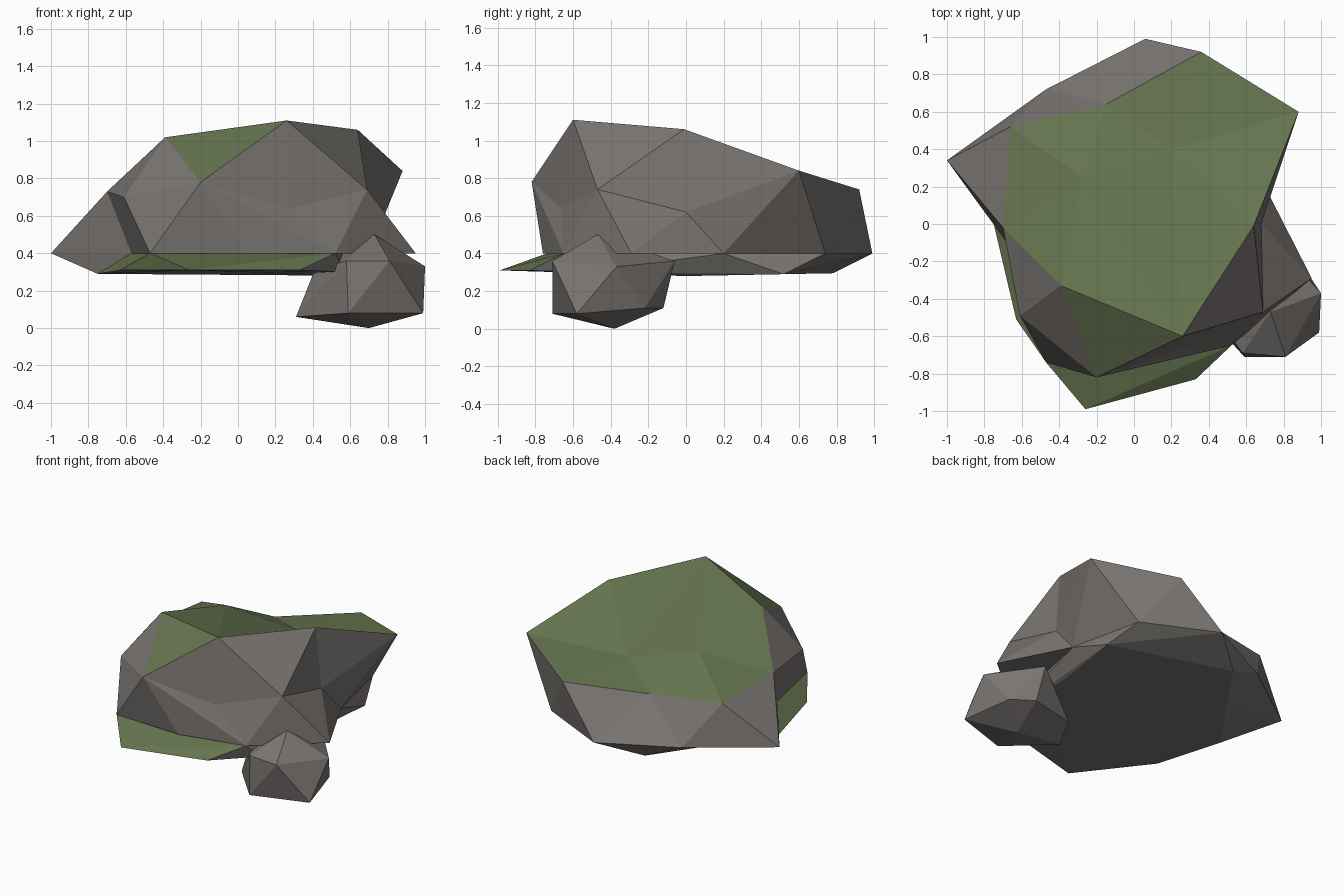
import bpy, bmesh
from mathutils import Vector

if "Cube" in bpy.data.objects:
    bpy.data.objects.remove(bpy.data.objects["Cube"])


def material(name, rgb):
    m = bpy.data.materials.new(name)
    m.diffuse_color = (*rgb, 1)
    m.use_nodes = True
    m.node_tree.nodes["Principled BSDF"].inputs["Base Color"].default_value = m.diffuse_color
    return m


STONE = material("grey_stone", (0.195, 0.18, 0.168))
MOSS = material("green_moss", (0.13, 0.174, 0.078))


def hull(points):
    """Faceted chunk of rock wrapped around a few corner points."""
    bm = bmesh.new()
    for p in points:
        bm.verts.new(p)
    res = bmesh.ops.convex_hull(bm, input=bm.verts[:])
    junk = {g for g in res["geom_interior"] + res["geom_unused"]
            if isinstance(g, bmesh.types.BMVert)}
    bmesh.ops.delete(bm, geom=list(junk), context='VERTS')
    bm.normal_update()
    return bm


def finish(bm, name, is_moss=lambda f: False):
    bmesh.ops.recalc_face_normals(bm, faces=bm.faces[:])
    bm.normal_update()
    for f in bm.faces:
        f.material_index = int(is_moss(f))
    me = bpy.data.meshes.new(name)
    bm.to_mesh(me)
    bm.free()
    me.materials.append(STONE)
    me.materials.append(MOSS)
    ob = bpy.data.objects.new(name, me)
    bpy.context.collection.objects.link(ob)
    return ob


def find_edge(bm, a, b):
    return next((e for e in bm.edges if all(
        min((v.co - a).length, (v.co - b).length) < 0.01 for v in e.verts)), None)


def pull_edge(bm, a, b, target):
    """Break the edge a-b in two and move the new corner to target."""
    e = find_edge(bm, a, b)
    if e is None:
        return
    ends = set(e.verts)
    _, v = bmesh.utils.edge_split(e, e.verts[0], 0.5)
    for f in list(v.link_faces):
        far = [w for w in f.verts if w is not v and w not in ends]
        if len(far) == 1:
            bmesh.utils.face_split(f, v, far[0])
    v.co = target


def dent_top(bm, centres):
    """Replace the open top by a sagging fan around two low centres."""
    mid = [bm.verts.new(c) for c in centres]
    owners = {}
    for e in [e for e in bm.edges if e.is_boundary]:
        c = (e.verts[0].co + e.verts[1].co) / 2
        near = min(mid, key=lambda m: (m.co - c).length)
        bm.faces.new((*e.verts, near))
        for v in e.verts:
            owners.setdefault(v, set()).add(near)
    for v, own in owners.items():
        if len(own) == 2:
            bm.faces.new((v, *mid))


# Corners shared between the chunks
peak, right_peak = Vector((0.26, -0.60, 1.11)), Vector((0.88, 0.60, 0.84))
side_ridge, left_ridge = Vector((0.69, -0.47, 0.74)), Vector((-0.70, -0.02, 0.73))
back_left, back_right = Vector((-0.66, 0.52, 0.70)), Vector((0.36, 0.92, 0.74))
left_foot, back_foot = Vector((-0.57, -0.25, 0.40)), Vector((-0.47, 0.72, 0.40))
right_foot, right_mid = Vector((0.70, 0.20, 0.40)), Vector((0.68, 0.0, 0.62))
front_left, front_right = Vector((-0.47, -0.74, 0.40)), Vector((0.52, -0.65, 0.40))
far_right, far_back = Vector((0.58, 0.74, 0.40)), Vector((0.06, 0.99, 0.40))

# Main boulder: hull, hollowed right flank and front, sagging mossy top
bm = hull([
    peak, right_peak, (0.64, -0.01, 1.06), (-0.39, -0.33, 1.02),
    (-0.20, -0.82, 0.78), (-0.61, -0.49, 0.70), (0.05, -0.76, 0.40),
    side_ridge, left_ridge, back_left, back_right, left_foot, back_foot,
    right_foot, front_left, front_right, far_right, far_back])
top = [f for f in bm.faces
       if f.normal.z > 0.7 and f.calc_center_median().y > -0.4]
bmesh.ops.delete(bm, geom=top, context='FACES')
pull_edge(bm, right_peak, side_ridge, right_mid)
pull_edge(bm, peak, front_right, Vector((0.27, -0.66, 0.64)))
pull_edge(bm, back_left, back_right, Vector((-0.15, 0.64, 0.68)))
crease = find_edge(bm, back_left, far_back)
if crease:
    bmesh.ops.rotate_edges(bm, edges=[crease])
dent_top(bm, [(-0.28, 0.25, 0.88), (0.20, 0.40, 0.77)])
finish(bm, "main_boulder",
       lambda f: f.normal.z > 0.68 and min(v.co.z for v in f.verts) > 0.5)

# Pointed shoulder on the left
finish(hull([(-1.0, 0.34, 0.40), (-0.75, 0.0, 0.29), (-0.45, 0.40, 0.30),
             left_ridge, back_left, left_foot, back_foot]), "left_shoulder")

# Pointed shoulder on the right
finish(hull([(0.95, -0.29, 0.40),
             side_ridge, right_mid, right_foot, front_right]), "right_shoulder")

# Low base with a mossy lip along the front and left
finish(hull([
    (-0.75, 0.0, 0.29), (-0.63, -0.51, 0.31), (-0.26, -0.99, 0.31), (0.33, -0.83, 0.31),
    (0.57, -0.56, 0.30), (0.60, 0.0, 0.28), (0.67, 0.52, 0.29), (-0.21, 0.78, 0.295),
    left_foot, back_foot, front_left, front_right,
    right_foot, far_right, far_back]), "base_lip",
    lambda f: f.normal.z > -0.3 and f.calc_center_median().y < -0.05
    and f.calc_center_median().x < 0.42)

# Small loose rock at the front right
finish(hull([
    (0.73, -0.47, 0.50), (0.58, -0.69, 0.36), (0.81, -0.71, 0.36), (1.0, -0.37, 0.33),
    (0.99, -0.58, 0.08), (0.59, -0.71, 0.08), (0.70, -0.38, 0.0), (0.31, -0.40, 0.06),
    (0.41, -0.45, 0.31), (0.72, -0.06, 0.36), (0.75, -0.12, 0.11), (0.40, -0.20, 0.11),
    (0.90, -0.22, 0.11)]), "small_rock")
